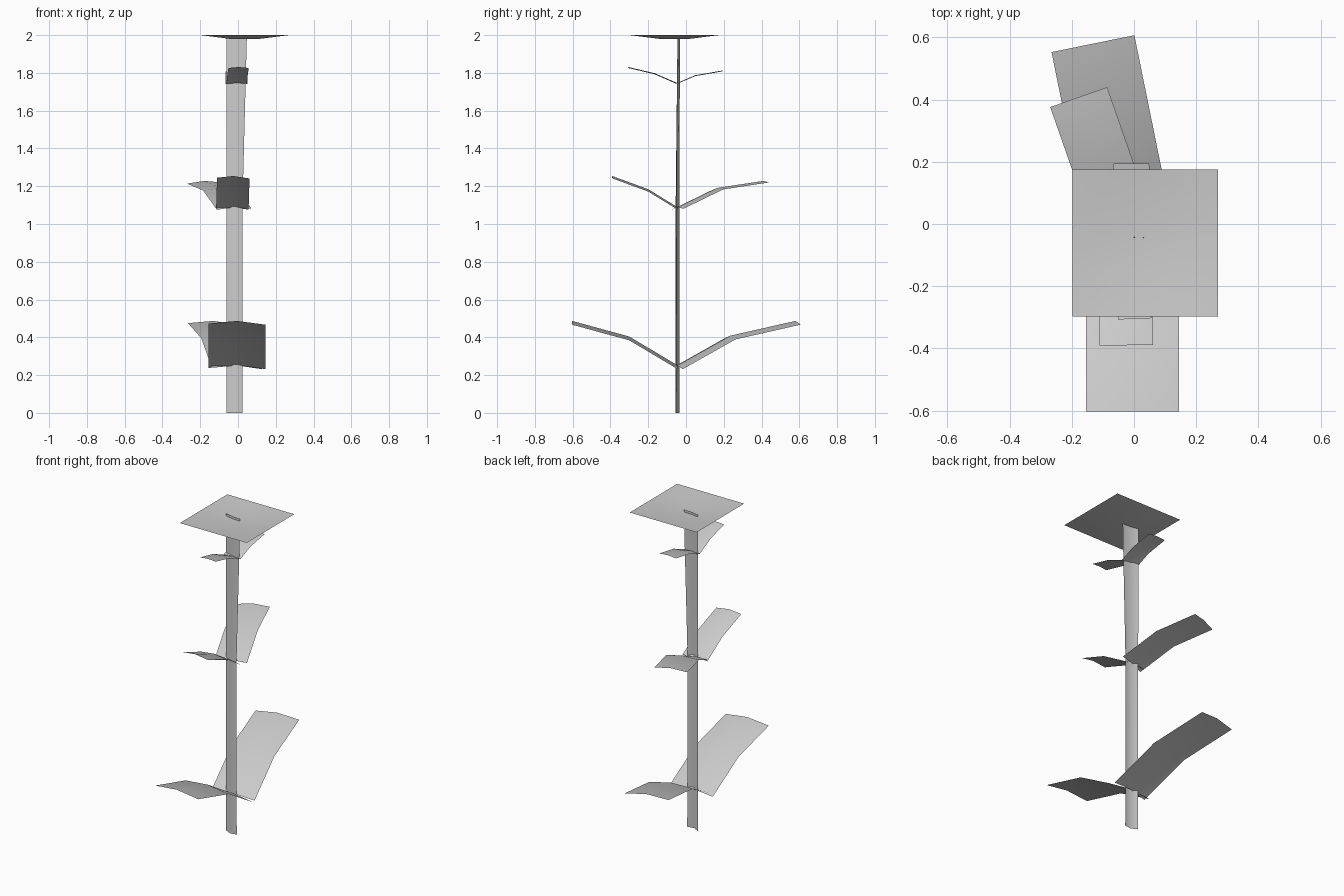
import bpy
from mathutils import Vector

cube = bpy.data.objects.get("Cube")
if cube:
    bpy.data.objects.remove(cube)

GREY = (0.6, 0.6, 0.6, 1.0)
mat = bpy.data.materials.new("plain_grey")
mat.use_nodes = True
mat.diffuse_color = GREY
bsdf = mat.node_tree.nodes["Principled BSDF"]
bsdf.inputs["Base Color"].default_value = GREY


def sheet(name, rows, facing):
    """Build a smooth open sheet from rows of points, facing a direction."""
    n = len(rows[0])
    verts = [p for row in rows for p in row]
    faces = [(r * n + c, r * n + c + 1, (r + 1) * n + c + 1, (r + 1) * n + c)
             for r in range(len(rows) - 1) for c in range(n - 1)]
    a, b, d = (Vector(verts[i]) for i in (faces[0][0], faces[0][1], faces[0][3]))
    if (b - a).cross(d - a).dot(Vector(facing)) < 0:
        faces = [f[::-1] for f in faces]
    mesh = bpy.data.meshes.new(name)
    mesh.from_pydata(verts, [], faces)
    mesh.materials.append(mat)
    for poly in mesh.polygons:
        poly.use_smooth = True
    obj = bpy.data.objects.new(name, mesh)
    bpy.context.collection.objects.link(obj)
    return obj


def leaf(name, path, half_width, arch, tilt=0.0):
    """Bent leaf: three centre points, with a raised ridge along the middle."""
    axis = Vector(path[2]) - Vector(path[0])
    side = Vector((axis.y, -axis.x, 0)).normalized() * half_width
    if side.x < 0:
        side = -side
    rows = []
    for p in path:
        p = Vector(p)
        rows.append([p - side + Vector((0, 0, tilt)),
                     p + Vector((0, 0, arch)),
                     p + side - Vector((0, 0, tilt))])
    return sheet(name, rows, (0, 0, 1))


# Stem: a thin folded strip that widens toward the top
stem_rows = []
for z, left, right in ((0, -0.06, 0.025), (1.08, -0.06, 0.023), (1.995, -0.062, 0.047)):
    mid = (left + right) / 2
    stem_rows.append([(left, -0.035, z), (mid, -0.055, z), (right, -0.048, z)])
# flatter at the tip
stem_rows[-1] = [(-0.062, -0.032, 1.995), (-0.008, -0.042, 1.995), (0.047, -0.045, 1.995)]
sheet("stem", stem_rows, (0, -1, 0))

# Leaf pairs, from the ground up: centre points of base, bend and tip
leaf("lower_front_leaf", [(-0.005, -0.045, 0.235), (-0.005, -0.30, 0.387),
                          (-0.005, -0.603, 0.470)], 0.15, 0.017, 0.003)
leaf("lower_back_leaf", [(-0.005, -0.045, 0.235), (-0.062, 0.235, 0.393),
                         (-0.132, 0.580, 0.471)], 0.136, 0.016, 0.004)
leaf("middle_front_leaf", [(-0.030, -0.045, 1.078), (-0.027, -0.20, 1.173),
                           (-0.025, -0.39, 1.243)], 0.086, 0.011, 0.002)
leaf("middle_back_leaf", [(-0.020, -0.045, 1.078), (-0.093, 0.165, 1.180),
                          (-0.178, 0.408, 1.217)], 0.097, 0.011, -0.003)
leaf("upper_front_leaf", [(-0.007, -0.048, 1.742), (-0.002, -0.165, 1.793),
                          (0.003, -0.305, 1.826)], 0.054, 0.005)
leaf("upper_back_leaf", [(-0.008, -0.048, 1.742), (-0.008, 0.05, 1.783),
                         (-0.009, 0.194, 1.808)], 0.058, 0.005)

# Top leaf: a square sheet dished slightly in the middle
xs = [-0.197 + 0.467 * i / 3 for i in range(4)]
ys = [-0.298 + 0.473 * i / 3 for i in range(4)]
sheet("top_leaf",
      [[(x, y, 1.98 if i in (1, 2) and j in (1, 2) else 2.0)
        for i, x in enumerate(xs)] for j, y in enumerate(ys)], (0, 0, 1))
